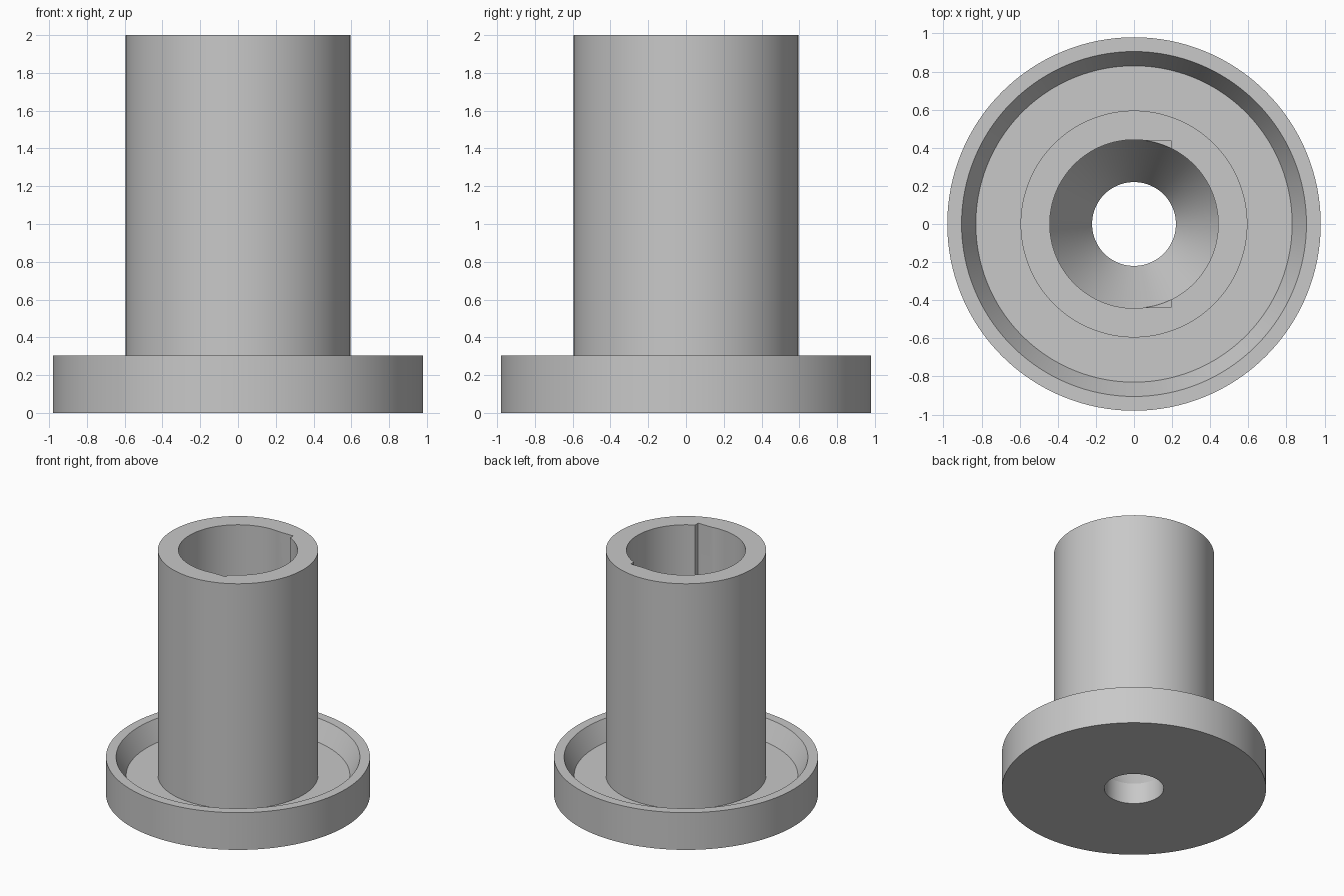
import bpy
import bmesh
import math

cube = bpy.data.objects.get("Cube")
if cube:
    bpy.data.objects.remove(cube, do_unlink=True)

TOP = 2.0
BORE_FLOOR = 0.58      # where the bore starts to taper down to the hole
SEGMENTS = 128

# Plain grey material
grey = bpy.data.materials.new("light grey")
grey.use_nodes = True
colour = (0.58, 0.58, 0.58, 1)
grey.diffuse_color = colour
grey.node_tree.nodes["Principled BSDF"].inputs["Base Color"].default_value = colour


def make_object(name, bm):
    bmesh.ops.recalc_face_normals(bm, faces=bm.faces)
    mesh = bpy.data.meshes.new(name)
    bm.to_mesh(mesh)
    bm.free()
    obj = bpy.data.objects.new(name, mesh)
    bpy.context.collection.objects.link(obj)
    mesh.materials.append(grey)
    return obj


def revolve(name, profile):
    """Turn a closed (radius, height) outline around the z axis."""
    bm = bmesh.new()
    verts = [bm.verts.new((r, 0, z)) for r, z in profile]
    edges = [bm.edges.new((v, verts[i - 1])) for i, v in enumerate(verts)]
    bmesh.ops.spin(bm, geom=verts + edges, cent=(0, 0, 0), axis=(0, 0, 1),
                   angle=math.tau, steps=SEGMENTS, use_merge=True)
    bmesh.ops.remove_doubles(bm, verts=bm.verts, dist=1e-5)
    return make_object(name, bm)


# Flanged sleeve: base disc, sloped recess, tube, bore, taper and through hole
sleeve = revolve("flanged_sleeve", [
    (0.22, 0), (0.98, 0), (0.98, 0.305), (0.905, 0.305),
    (0.83, 0.155), (0.595, 0.155), (0.595, TOP),
    (0.442, TOP), (0.442, BORE_FLOOR), (0.22, 0.17),
])

# Square-cornered slots on both sides of the bore
bm = bmesh.new()
bmesh.ops.create_cube(bm, size=1)
low, high = BORE_FLOOR + 0.005, TOP + 0.1
for v in bm.verts:
    v.co.x = 0.195 if v.co.x > 0 else 0
    v.co.y *= 2 * 0.437
    v.co.z = high if v.co.z > 0 else low
cutter = make_object("slot_cutter", bm)
cutter.hide_render = True

cut = sleeve.modifiers.new("slots", 'BOOLEAN')
cut.operation = 'DIFFERENCE'
cut.solver = 'EXACT'
cut.object = cutter

bpy.ops.object.select_all(action='DESELECT')
sleeve.select_set(True)
bpy.context.view_layer.objects.active = sleeve
bpy.ops.object.modifier_apply(modifier=cut.name)
bpy.data.objects.remove(cutter, do_unlink=True)
bpy.ops.object.shade_smooth_by_angle(angle=math.radians(20))
